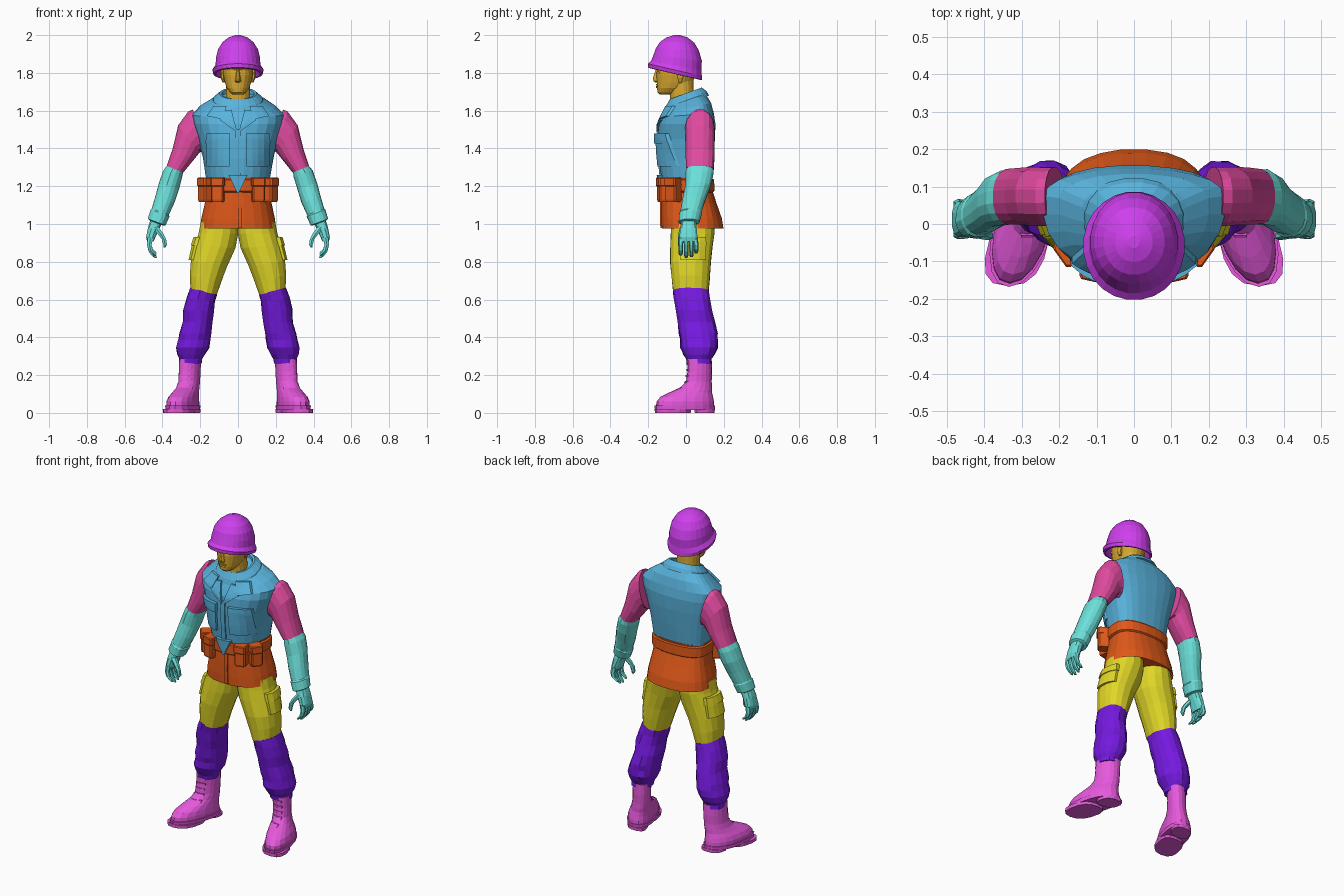
import bpy, bmesh, math, random
from mathutils import Vector
from mathutils.bvhtree import BVHTree

random.seed(4)


def mat(name, r, g, b):
    m = bpy.data.materials.new(name)
    m.diffuse_color = (r, g, b, 1)
    return m


HELMET = mat("helmet_violet", .62, .05, .85)
SKIN = mat("skin_ochre", .70, .40, .03)
SHIRT = mat("shirt_blue", .10, .45, .72)
SLEEVE = mat("sleeve_pink", .75, .07, .35)
ARM = mat("forearm_teal", .15, .75, .70)
SKIRT = mat("skirt_orange", .75, .10, .01)
PANTS = mat("trouser_yellow", .75, .68, .02)
SHIN = mat("shin_purple", .18, .01, .75)
BOOT = mat("boot_magenta", .80, .10, .72)


def make(name, verts, faces, m):
    me = bpy.data.meshes.new(name)
    me.from_pydata(verts, [], faces)
    bm = bmesh.new()
    bm.from_mesh(me)
    bmesh.ops.recalc_face_normals(bm, faces=bm.faces)
    bm.to_mesh(me)
    bm.free()
    me.materials.append(m)
    ob = bpy.data.objects.new(name, me)
    bpy.context.collection.objects.link(ob)
    return BVHTree.FromPolygons(verts, faces)


def loft(name, rings, m, n=16, e=2.2, s=1, jit=0, shear=0):
    """Skin rings of (x, y, z, half width, front depth, back depth, roll, pitch)."""
    verts = []
    for r in rings:
        x, y, z, rx, f, b, t, p = (tuple(r) + (0, 0))[:8]
        t, p = math.radians(t), math.radians(p)
        for i in range(n):
            a = 2 * math.pi * (i + .5) / n
            c, d = math.cos(a), math.sin(a)
            u = math.copysign(abs(c) ** (2 / e), c) * rx
            v = math.copysign(abs(d) ** (2 / e), d) * (b if d > 0 else f)
            k = 1 + random.uniform(-jit, jit)
            u, v = u * k, v * k
            py = y + v * math.cos(p)
            px = x + u * math.cos(t) - shear * (py - .07)
            verts.append(Vector((s * px, py, z + u * math.sin(t) + v * math.sin(p))))
    faces = [(k * n + i, k * n + (i + 1) % n, k * n + n + (i + 1) % n, k * n + n + i)
             for k in range(len(rings) - 1) for i in range(n)]
    last = (len(rings) - 1) * n
    faces += [tuple(range(n))[::-1], tuple(range(last, last + n))]
    return make(name, verts, faces, m)


def panel(name, target, corners, m, thick=.012, d=(0, 1, 0), n=4):
    """Raised patch projected along d onto a target; corners go round the patch."""
    d = Vector(d)
    a, b, c, e = [Vector(q) for q in corners]
    outer, inner = [], []
    for j in range(n + 1):
        for i in range(n + 1):
            u, v = i / n, j / n
            p = a.lerp(b, u).lerp(e.lerp(c, u), v)
            hit = target.ray_cast(p - d, d)[0] or target.find_nearest(p)[0]
            outer.append(hit - d * thick)
            inner.append(hit + d * .01)
    w, N = n + 1, (n + 1) ** 2
    faces = []
    for j in range(n):
        for i in range(n):
            q = (j * w + i, j * w + i + 1, j * w + w + i + 1, j * w + w + i)
            faces += [q, tuple(k + N for k in q)[::-1]]
    rim = [i for i in range(w)] + [j * w + n for j in range(1, w)] \
        + [n * w + i for i in range(n - 1, -1, -1)] + [j * w for j in range(n - 1, 0, -1)]
    for k, i in enumerate(rim):
        j = rim[(k + 1) % len(rim)]
        faces.append((i, j, j + N, i + N))
    make(name, outer + inner, faces, m)


def front(name, target, pts, m, thick=.012, s=1, n=4):
    panel(name, target, [(s * x, 0, z) for x, z in pts], m, thick, n=n)


def rect(x0, x1, z0, z1):
    return [(x0, z0), (x1, z0), (x1, z1), (x0, z1)]


def box(name, c, size, yaw, m, taper=.88):
    """Soft box with a chamfered outline, turned about z."""
    ca, sa = math.cos(yaw), math.sin(yaw)
    w, d, h = [v / 2 for v in size]
    verts = []
    for k, zz in ((taper, -h), (1, -h * .8), (1, h * .8), (taper, h)):
        for u, v in ((-.8, -1), (.8, -1), (1, -.7), (1, 1), (-1, 1), (-1, -.7)):
            u, v = u * w * k, v * d * k
            verts.append(Vector((c[0] + u * ca - v * sa, c[1] + u * sa + v * ca, c[2] + zz)))
    faces = [(k * 6 + i, k * 6 + (i + 1) % 6, k * 6 + 6 + (i + 1) % 6, k * 6 + 6 + i)
             for k in range(3) for i in range(6)] + [tuple(range(6)), tuple(range(18, 24))]
    make(name, verts, faces, m)


# Helmet: dome with a tilted flared brim, recessed underneath
loft("helmet", [(0, -.05, 1.84, .098, .118, .118, 0, -13), (0, -.055, 1.793, .118, .138, .138, 0, -13),
                (0, -.057, 1.795, .130, .150, .148, 0, -13), (0, -.057, 1.815, .136, .150, .146, 0, -13),
                (0, -.054, 1.838, .120, .134, .139, 0, -11), (0, -.050, 1.88, .117, .124, .136, 0, -7),
                (0, -.049, 1.925, .106, .111, .119, 0, -4), (0, -.048, 1.963, .082, .088, .093, 0, -2),
                (0, -.048, 1.988, .050, .054, .056), (0, -.048, 2.0, .015, .016, .016)],
     HELMET, n=24, e=2.05)

# Head, neck and face
loft("neck", [(0, -.01, 1.58, .074, .07, .07), (0, -.02, 1.65, .066, .066, .062),
              (0, -.03, 1.76, .063, .06, .07)], SKIN)
head = loft("head", [(0, -.10, 1.685, .026, .038, .03), (0, -.09, 1.697, .043, .062, .05),
                     (0, -.075, 1.72, .060, .079, .08), (0, -.06, 1.75, .070, .095, .095),
                     (0, -.05, 1.79, .079, .107, .105), (0, -.05, 1.815, .081, .103, .11),
                     (0, -.05, 1.83, .083, .112, .11), (0, -.05, 1.87, .08, .105, .105)],
            SKIN, n=20)
loft("nose", [(0, -.145, 1.748, .010, .016, .01), (0, -.15, 1.756, .018, .024, .01),
              (0, -.15, 1.77, .014, .028, .01), (0, -.15, 1.82, .008, .010, .01)], SKIN, n=8)
front("upper_lip", head, [(-.026, 1.733), (.026, 1.733), (.012, 1.742), (-.012, 1.742)], SKIN, .006)
front("lower_lip", head, [(-.016, 1.719), (.016, 1.719), (.022, 1.730), (-.022, 1.730)], SKIN, .006)
for s, side in ((-1, "right"), (1, "left")):
    front(side + "_brow", head, [(.012, 1.817), (.058, 1.812), (.060, 1.822), (.012, 1.826)], SKIN, .008, s)
    front(side + "_eye", head, [(.018, 1.798), (.046, 1.798), (.042, 1.807), (.022, 1.807)], SKIN, .004, s)
    loft(side + "_ear", [(.076, -.03, 1.75, .007, .010, .008), (.082, -.03, 1.775, .011, .017, .017),
                         (.084, -.028, 1.805, .011, .02, .02), (.08, -.025, 1.82, .008, .012, .012)],
         SKIN, n=8, s=s)

# Shirt body, flat at the back and rounded at the chest
shirt = loft("shirt", [(0, .06, 1.16, .162, .185, .068), (0, .06, 1.25, .172, .193, .074),
                       (0, .06, 1.35, .188, .205, .085), (0, .06, 1.45, .212, .208, .094),
                       (0, .06, 1.53, .238, .204, .096), (0, .06, 1.58, .245, .190, .088, 0, 4),
                       (0, .055, 1.625, .200, .172, .080, 0, 11), (0, .03, 1.66, .140, .140, .082, 0, 17),
                       (0, 0, 1.672, .095, .095, .085, 0, 21)], SHIRT, n=24, e=2.35, jit=.008)
loft("collar_stand", [(0, .012, 1.640, .140, .138, .118, 0, 20), (0, .01, 1.665, .130, .126, .108, 0, 20),
                      (0, .0, 1.692, .098, .092, .090, 0, 20), (0, .0, 1.69, .085, .08, .078, 0, 20),
                      (0, .0, 1.66, .082, .076, .076, 0, 20)], SHIRT, n=20)
front("placket", shirt, rect(-.014, .014, 1.24, 1.50), SHIRT, .008, n=5)
front("shirt_point", shirt, [(-.005, 1.165), (.005, 1.165), (.05, 1.26), (-.05, 1.26)], SHIRT, .022)
for s, side in ((-1, "right"), (1, "left")):
    front(side + "_chest_pocket", shirt, rect(.045, .168, 1.305, 1.43), SHIRT, .016, s)
    front(side + "_pocket_flap", shirt, [(.042, 1.425), (.172, 1.425), (.168, 1.478), (.042, 1.478)],
          SHIRT, .023, s)
    front(side + "_collar_leaf", shirt, [(.085, 1.555), (.165, 1.572), (.13, 1.625), (.06, 1.625)],
          SHIRT, .018, s)
    front(side + "_lapel", shirt, [(.004, 1.485), (.095, 1.55), (.07, 1.60), (.035, 1.605)], SHIRT, .012, s)

# Arms
for s, side in ((-1, "right"), (1, "left")):
    loft(side + "_sleeve", [(.212, .075, 1.492, .118, .080, .078, 77), (.228, .075, 1.488, .115, .082, .078, 72),
                            (.258, .075, 1.453, .092, .080, .078, 50), (.290, .074, 1.370, .064, .077, .078, 28),
                            (.333, .072, 1.290, .048, .074, .076, 22)],
         SLEEVE, s=s, jit=.012)
    loft(side + "_forearm", [(.333, .072, 1.292, .046, .072, .074, 22), (.345, .070, 1.265, .053, .073, .076, 20),
                             (.366, .060, 1.20, .056, .066, .072, 20), (.387, .042, 1.13, .054, .062, .064, 20),
                             (.411, .026, 1.065, .049, .056, .058, 20), (.413, .024, 1.058, .053, .060, .062, 20),
                             (.430, .016, 1.010, .050, .055, .056, 20), (.432, .016, 1.005, .036, .042, .042, 20)],
         ARM, s=s, jit=.03)
    loft(side + "_palm", [(.432, .014, 1.015, .033, .038, .04, 15), (.448, .012, .975, .030, .044, .046, 10),
                          (.462, .012, .93, .025, .048, .050, 4), (.464, .012, .908, .018, .044, .046, 0)],
         ARM, n=12, e=2.6, s=s)
    for k, (y, drop) in enumerate(((-.028, .012), (.001, 0), (.029, .004), (.054, .022))):
        loft(f"{side}_finger_{k + 1}", [(.464, y * .9, .925, .016, .014, .014), (.470, y, .89, .014, .0125, .0125),
                                        (.462, y, .855 + drop / 2, .013, .012, .012),
                                        (.446, y, .832 + drop, .012, .011, .011),
                                        (.436, y, .821 + drop, .007, .007, .007)], ARM, n=6, s=s)
    loft(side + "_thumb", [(.440, -.012, .985, .020, .020, .018), (.412, -.024, .95, .018, .016, .016),
                           (.392, -.030, .92, .013, .013, .013), (.386, -.032, .89, .011, .011, .011),
                           (.390, -.032, .875, .006, .006, .006)], ARM, n=6, s=s)

# Jacket skirt, belt and pouches
skirt = loft("jacket_skirt", [(0, .05, 1.00, .185, .16, .13), (0, .05, .975, .203, .178, .150),
                              (0, .05, 1.03, .195, .182, .140), (0, .05, 1.11, .178, .182, .113),
                              (0, .05, 1.18, .166, .180, .090), (0, .05, 1.245, .174, .184, .088)],
             SKIRT, n=24, e=2.35, jit=.008)
loft("belt", [(0, .05, 1.168, .170, .184, .094), (0, .05, 1.174, .180, .191, .101),
              (0, .05, 1.232, .182, .192, .100), (0, .05, 1.238, .172, .185, .094)], SKIRT, n=24, e=2.35)
front("front_seam", skirt, rect(0, .022, .98, 1.17), SKIRT, .008)
for s, side in ((-1, "right"), (1, "left")):
    for k, (x, y, yaw) in enumerate(((.105, -.118, .22), (.172, -.068, .95))):
        box(f"{side}_pouch_{k + 1}", (s * x, y, 1.175), (.068, .06, .115), s * yaw, SKIRT)
        box(f"{side}_pouch_flap_{k + 1}", (s * x, y - .003, 1.222), (.074, .066, .046), s * yaw, SKIRT)

# Legs
for s, side in ((-1, "right"), (1, "left")):
    thigh = loft(side + "_thigh", [(.098, .03, 1.01, .10, .11, .12), (.104, .03, .95, .106, .112, .122),
                                   (.122, .03, .88, .110, .114, .112, 4), (.153, .025, .79, .098, .110, .108, 8),
                                   (.172, .025, .71, .086, .102, .102, 12), (.182, .025, .642, .073, .095, .095, 14)],
                 PANTS, s=s, jit=.012)
    xs = [(0, -.03, .81), (0, .105, .81), (0, .105, .90), (0, -.03, .90)]
    panel(side + "_cargo_pocket", thigh, xs, PANTS, .014, (-s, 0, 0))
    xs = [(0, -.034, .885), (0, .109, .885), (0, .105, .93), (0, -.03, .93)]
    panel(side + "_cargo_flap", thigh, xs, PANTS, .020, (-s, 0, 0))
    loft(side + "_lower_trouser", [(.182, .025, .645, .074, .096, .096, 14), (.196, .03, .60, .077, .094, .096, 8),
                                   (.209, .04, .54, .081, .096, .098, 4), (.213, .05, .48, .078, .092, .106),
                                   (.226, .06, .42, .085, .098, .106), (.232, .062, .385, .084, .092, .106),
                                   (.240, .064, .345, .087, .094, .104), (.248, .066, .31, .074, .080, .085),
                                   (.250, .068, .285, .062, .066, .068), (.252, .068, .262, .060, .064, .066)],
         SHIN, s=s, jit=.045)
    # Boot
    boot = loft(side + "_boot", [(.277, .02, .028, .077, .180, .130), (.277, .02, .060, .077, .176, .128),
                                 (.274, .025, .085, .072, .160, .118), (.268, .04, .108, .064, .130, .098),
                                 (.263, .06, .132, .058, .092, .078), (.258, .068, .165, .055, .068, .068),
                                 (.256, .070, .22, .055, .062, .068), (.253, .070, .285, .056, .062, .066)],
                BOOT, n=18, s=s, shear=.24)
    loft(side + "_sole", [(.277, .02, .016, .081, .184, .132), (.277, .02, .038, .083, .188, .134)],
         BOOT, n=18, s=s, shear=.24)
    loft(side + "_sole_front", [(.280, -.06, 0, .079, .105, .085), (.280, -.06, .02, .081, .106, .086)],
         BOOT, n=14, e=2.6, s=s, shear=.24)
    loft(side + "_heel", [(.272, .10, 0, .062, .055, .053), (.272, .10, .02, .064, .057, .054)],
         BOOT, n=12, e=2.6, s=s, shear=.24)
    for k in range(5):
        z = .125 + .032 * k
        x = .272 - .002 * k
        front(f"{side}_lace_{k + 1}", boot, rect(x - .03, x + .03, z, z + .012), BOOT, .007, s, 2)
